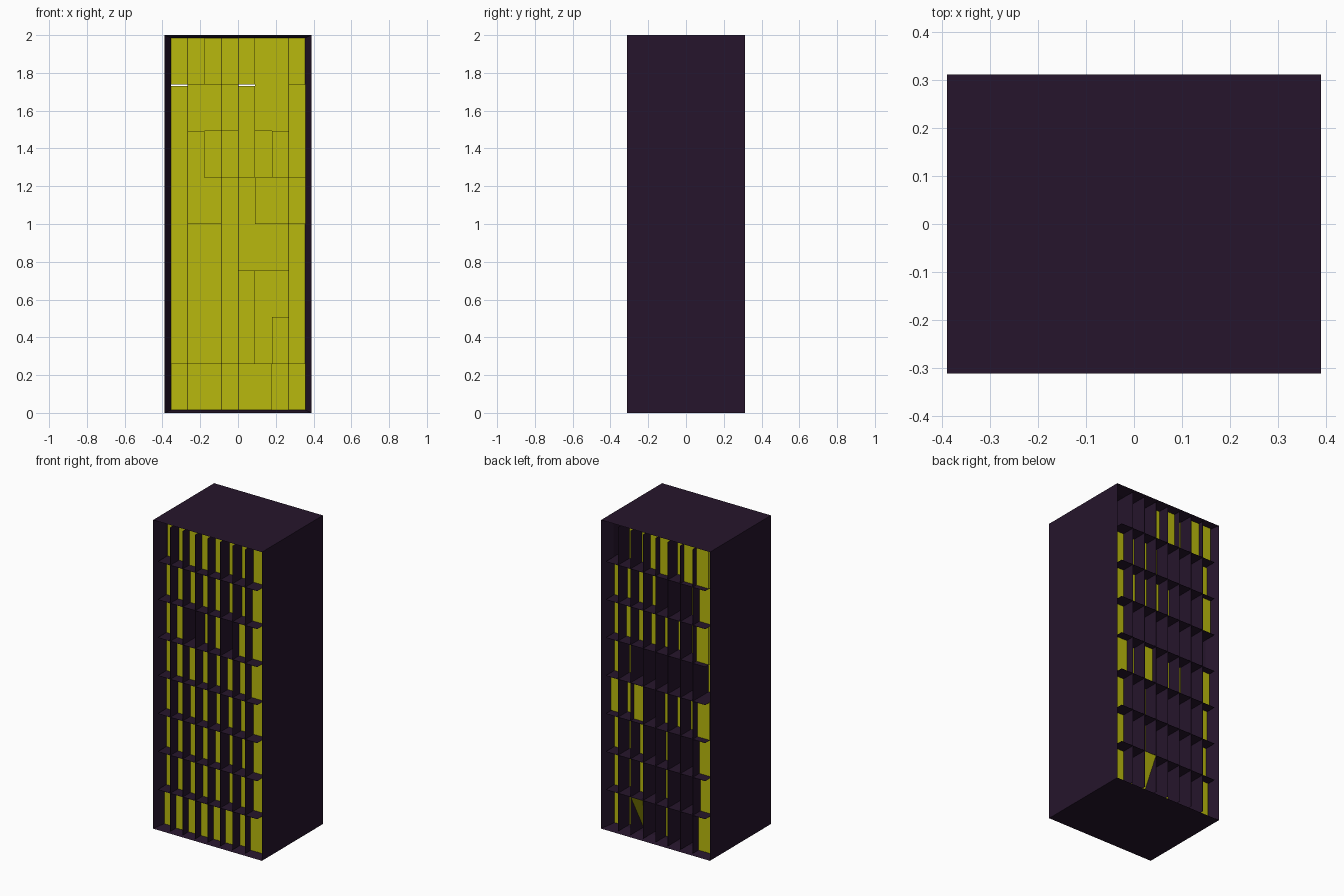
import bpy, bmesh

if "Cube" in bpy.data.objects:
    bpy.data.objects.remove(bpy.data.objects["Cube"])

W, D, H = 0.39, 0.312, 2.0          # half width, half depth, height
X0, Z0 = -0.356, 0.015              # corner of the compartment grid
CW, CH = 0.0893, 0.2463             # compartment pitch
N = 8
T = 0.0015                          # panel thickness


def material(name, color):
    m = bpy.data.materials.new(name)
    m.diffuse_color = color
    m.use_nodes = True
    m.node_tree.nodes["Principled BSDF"].inputs["Base Color"].default_value = m.diffuse_color
    return m


purple = material("dark_purple", (0.019, 0.0075, 0.025, 1))
yellow = material("yellow", (0.48, 0.48, 0.004, 1))


def finish(name, bm, mat):
    bmesh.ops.recalc_face_normals(bm, faces=bm.faces)
    me = bpy.data.meshes.new(name)
    bm.to_mesh(me)
    bm.free()
    ob = bpy.data.objects.new(name, me)
    me.materials.append(mat)
    bpy.context.collection.objects.link(ob)
    return ob


def box(bm, x0, x1, y0, y1, z0, z1, lean=0.0):
    """Box whose lower back edge can be pulled inwards by lean."""
    v = [bm.verts.new(p) for p in (
        (x0, y0, z0), (x1, y0, z0), (x1, y1 - lean, z0), (x0, y1 - lean, z0),
        (x0, y0, z1), (x1, y0, z1), (x1, y1, z1), (x0, y1, z1))]
    for f in ((0, 1, 2, 3), (4, 5, 6, 7), (0, 1, 5, 4),
              (1, 2, 6, 5), (2, 3, 7, 6), (3, 0, 4, 7)):
        bm.faces.new([v[i] for i in f])


# Outer casing: sharp rims front and back, inner walls flaring outwards
bm = bmesh.new()
loops = []
for y, ix, iz in ((-D, 0, 0), (D, 0, 0), (D - 0.08, W + X0, Z0), (-D + 0.08, W + X0, Z0)):
    loops.append([bm.verts.new((sx, y, z)) for sx, z in (
        (-W + ix, iz), (W - ix, iz), (W - ix, H - iz), (-W + ix, H - iz))])
for k in range(4):
    a, b = loops[k], loops[(k + 1) % 4]
    for i in range(4):
        j = (i + 1) % 4
        bm.faces.new((a[i], a[j], b[j], b[i]))
finish("casing", bm, purple)

# Shelves and upright dividers
bm = bmesh.new()
for i in range(1, N):
    z = Z0 + i * CH
    box(bm, X0, -X0, -D, D, z - T / 2, z + T / 2)
finish("shelves", bm, purple)
bm = bmesh.new()
for i in range(1, N):
    x = X0 + i * CW
    box(bm, x - T / 2, x + T / 2, -D, D, Z0, H - Z0)
finish("dividers", bm, purple)

# Visible strip widths per compartment, rows top to bottom, digits in
# units of about 0.01: a wide strip means the box sits close to the opening
front = ["34665334", "45555335", "46035065", "46654556",
         "45554444", "45555334", "45555344", "67777757"]    # from -x to +x
back = ["01158399", "43430016", "44443219", "41000000",
        "73903328", "41302006", "41302005", "41902007"]     # from +x to -x


def depth(c):
    return 0.16 if c == "0" else (12.5 - int(c)) * 0.0102


# Boxes stored in the compartments
bm = bmesh.new()
for r in range(N):
    z = Z0 + (N - 1 - r) * CH
    for c in range(N):
        x = X0 + c * CW
        tipped = r == 7 and c == 5
        yb = D - (0.002 if tipped else depth(back[r][N - 1 - c]))
        short = 0.008 if r == 1 and c in (0, 4) else 0.0
        box(bm, x + T / 2, x + CW - T / 2, -D + depth(front[r][c]), yb,
            z + T / 2, z + CH - T / 2 - short, 0.13 if tipped else 0.0)
finish("stored_boxes", bm, yellow)
